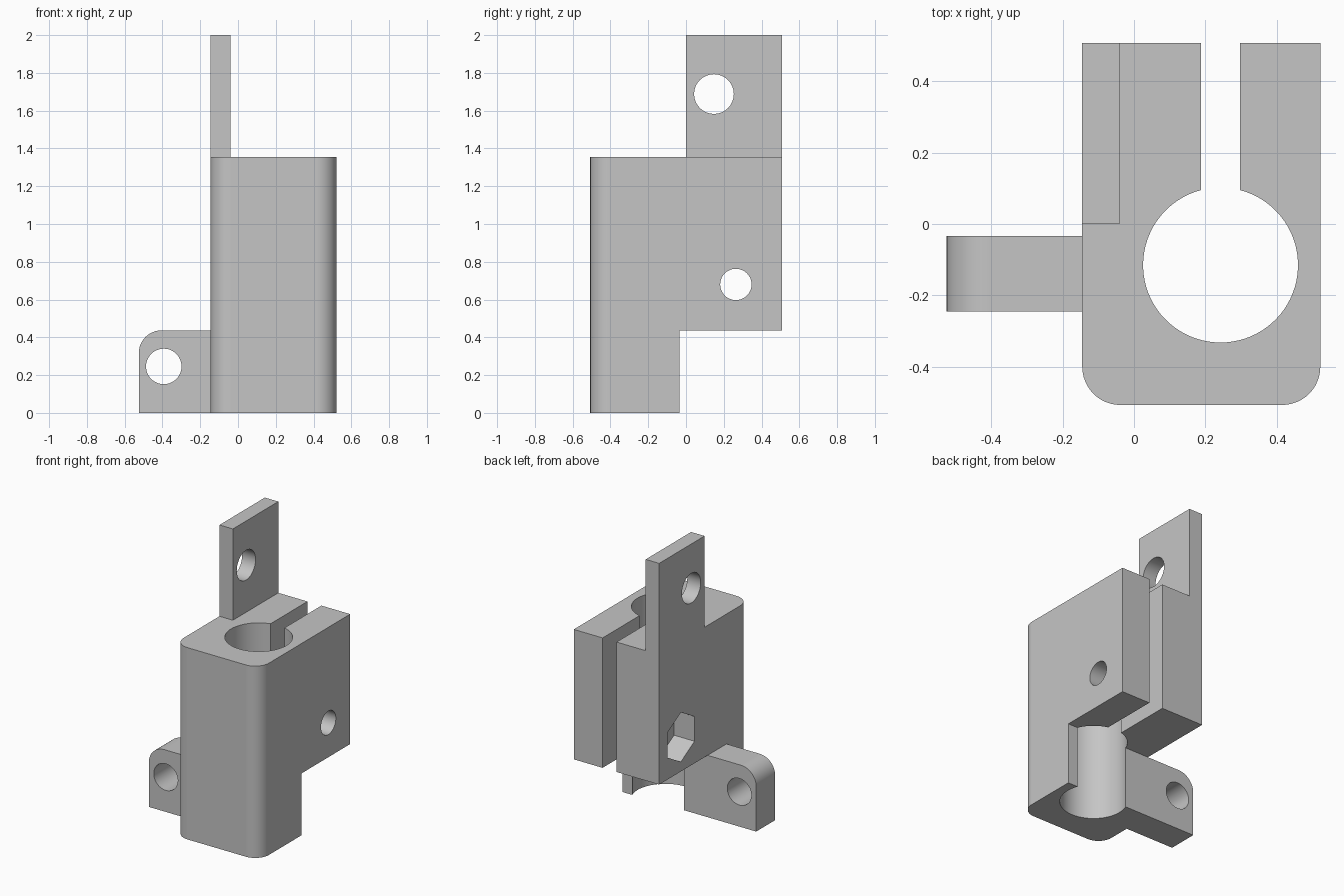
import bpy
import bmesh
from math import acos, cos, pi, sin, sqrt
from mathutils import Matrix, Vector

default = bpy.data.objects.get("Cube")
if default:
    bpy.data.objects.remove(default, do_unlink=True)

grey = bpy.data.materials.new("plain grey")
grey.use_nodes = True
colour = (0.56, 0.56, 0.56, 1)
grey.diffuse_color = colour
grey.node_tree.nodes["Principled BSDF"].inputs["Base Color"].default_value = colour


def arc(cx, cy, r, start, end, steps):
    """Points along a circular arc, angles in radians."""
    return [(cx + r * cos(start + (end - start) * i / steps),
             cy + r * sin(start + (end - start) * i / steps)) for i in range(steps + 1)]


def prism(name, outline, axis, low, high):
    """Extrude a closed 2D outline along an axis; outline is in the other two axes."""
    place = {"x": lambda a, b, t: (t, a, b),
             "y": lambda a, b, t: (a, t, b),
             "z": lambda a, b, t: (a, b, t)}[axis]
    bm = bmesh.new()
    face = bm.faces.new([bm.verts.new(place(a, b, low)) for a, b in outline])
    top = bmesh.ops.extrude_face_region(bm, geom=[face])["geom"]
    bmesh.ops.translate(bm, vec=Vector(place(0, 0, high - low)),
                        verts=[g for g in top if isinstance(g, bmesh.types.BMVert)])
    bmesh.ops.recalc_face_normals(bm, faces=bm.faces)
    mesh = bpy.data.meshes.new(name)
    bm.to_mesh(mesh)
    bm.free()
    mesh.materials.append(grey)
    obj = bpy.data.objects.new(name, mesh)
    bpy.context.collection.objects.link(obj)
    return obj


def rect(a0, a1, b0, b1):
    return [(a0, b0), (a1, b0), (a1, b1), (a0, b1)]


def ring(a, b, r, sides, start=0.0):
    return arc(a, b, r, start, start + 2 * pi, sides)[:-1]


def combine(target, tool, operation):
    """Apply a boolean and discard the helper."""
    mod = target.modifiers.new("combine", "BOOLEAN")
    mod.operation = operation
    mod.solver = "EXACT"
    mod.object = tool
    tool.hide_render = True
    bpy.context.view_layer.objects.active = target
    bpy.ops.object.modifier_apply(modifier=mod.name)
    bpy.data.objects.remove(tool, do_unlink=True)


# Main dimensions
left, right, front, back = -0.145, 0.522, -0.507, 0.507
top, step_z, step_y = 1.355, 0.437, -0.034
slot = (0.188, 0.297)
bore_x, bore_y, bore_r = 0.2425, -0.115, 0.217
corner = 0.107

# Clamp body: rounded front corners, bore open to the back through a slot
half_slot = (slot[1] - slot[0]) / 2
gap = acos(half_slot / bore_r)
outline = (arc(left + corner, front + corner, corner, pi, 1.5 * pi, 12)
           + arc(right - corner, front + corner, corner, 1.5 * pi, 2 * pi, 12)
           + [(right, back), (slot[1], back)]
           + arc(bore_x, bore_y, bore_r, gap, -pi - gap, 72)
           + [(slot[0], back), (left, back)])
bracket = prism("clamp_bracket", outline, "z", 0, top)

# Step under the rear jaws
combine(bracket, prism("step_cutter", rect(step_y, 1, -1, step_z), "x", -1, 1), "DIFFERENCE")

# Upright tab with its hole
tab = prism("upright_tab", rect(0, back, top - 0.2, 2), "x", left, -0.04)
combine(bracket, tab, "UNION")
combine(bracket, prism("tab_hole_cutter", ring(0.148, 1.688, 0.105, 48), "x", -1, 1), "DIFFERENCE")

# Side lug with one rounded corner and its hole
lug_r = 0.12
lug_outline = ([(-0.525, 0), (left + 0.08, 0), (left + 0.08, step_z)]
               + arc(-0.525 + lug_r, step_z - lug_r, lug_r, pi / 2, pi, 12))
lug = prism("side_lug", lug_outline, "y", -0.245, step_y)
combine(lug, prism("lug_hole_cutter", ring(-0.393, 0.246, 0.094, 48), "y", -1, 1), "DIFFERENCE")
combine(bracket, lug, "UNION")

# Clamp screw hole and hexagonal nut pocket
screw_y, screw_z = 0.264, 0.68
combine(bracket, prism("screw_hole_cutter", ring(screw_y, screw_z, 0.083, 48), "x", -1, 1), "DIFFERENCE")
nut = ring(screw_y, screw_z, 0.175, 6, pi / 2)
combine(bracket, prism("nut_pocket_cutter", nut, "x", -1, left + 0.16), "DIFFERENCE")

# Smooth curves, crisp edges
bpy.ops.object.select_all(action="DESELECT")
bracket.select_set(True)
bpy.context.view_layer.objects.active = bracket
bpy.ops.object.shade_smooth_by_angle(angle=pi / 6)
weighted = bracket.modifiers.new("flat_face_normals", "WEIGHTED_NORMAL")
weighted.keep_sharp = True
